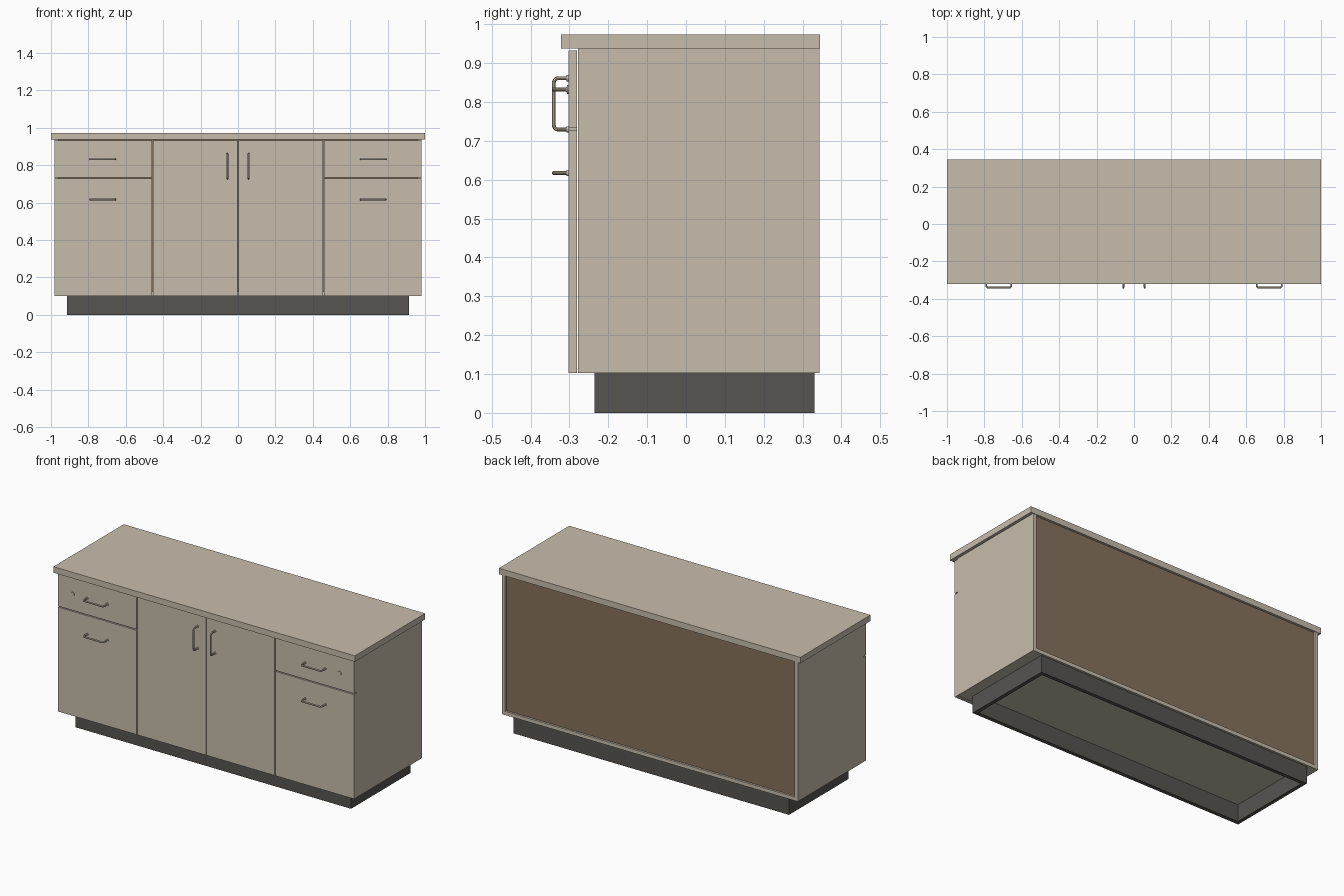
import bpy, math
from mathutils import Vector

if "Cube" in bpy.data.objects:
    bpy.data.objects.remove(bpy.data.objects["Cube"])


def material(name, rgb):
    m = bpy.data.materials.new(name)
    m.diffuse_color = (*rgb, 1)
    m.use_nodes = True
    m.node_tree.nodes["Principled BSDF"].inputs["Base Color"].default_value = m.diffuse_color
    return m


BEIGE = material("beige laminate", (0.565, 0.510, 0.415))
DARK = material("dark plinth", (0.095, 0.089, 0.080))
BROWN = material("brown board", (0.235, 0.165, 0.110))


def box(name, x, y, z, mat):
    """Box from three (low, high) ranges."""
    verts = [(a, b, c) for a in x for b in y for c in z]
    faces = [(0, 1, 3, 2), (4, 6, 7, 5), (0, 4, 5, 1),
             (2, 3, 7, 6), (0, 2, 6, 4), (1, 5, 7, 3)]
    me = bpy.data.meshes.new(name)
    me.from_pydata(verts, [], faces)
    me.materials.append(mat)
    ob = bpy.data.objects.new(name, me)
    bpy.context.collection.objects.link(ob)
    return ob


def disc(name, x, z, r, y0, y1, mat):
    """Short cylinder pointing out of the front."""
    bpy.ops.mesh.primitive_cylinder_add(vertices=20, radius=r, depth=abs(y1 - y0),
                                        location=(x, (y0 + y1) / 2, z),
                                        rotation=(math.pi / 2, 0, 0))
    ob = bpy.context.object
    ob.name = name
    ob.data.materials.append(mat)
    bpy.ops.object.shade_smooth_by_angle()


FRONT = -0.302


def handle(name, a, b):
    """Bent bar handle between two (x, z) feet."""
    a, b = Vector((a[0], FRONT, a[1])), Vector((b[0], FRONT, b[1]))
    along = (b - a).normalized()
    out = Vector((0, -0.038, 0))
    r = 0.011
    pts = [a]
    for foot, d in ((a, along), (b, -along)):
        centre = foot + out + Vector((0, r, 0)) + d * r
        arc = [centre - d * r * math.cos(t) + Vector((0, -r * math.sin(t), 0))
               for t in (i * math.pi / 10 for i in range(6))]
        pts += arc if foot is a else arc[::-1]
    pts.append(b)
    cu = bpy.data.curves.new(name, 'CURVE')
    cu.dimensions = '3D'
    cu.bevel_depth = 0.005
    cu.bevel_resolution = 3
    cu.use_fill_caps = True
    sp = cu.splines.new('POLY')
    sp.points.add(len(pts) - 1)
    for p, v in zip(sp.points, pts):
        p.co = (*v, 1)
    cu.materials.append(BEIGE)
    ob = bpy.data.objects.new(name, cu)
    bpy.context.collection.objects.link(ob)
    bpy.ops.object.select_all(action='DESELECT')
    ob.select_set(True)
    bpy.context.view_layer.objects.active = ob
    bpy.ops.object.convert(target='MESH')
    bpy.ops.object.shade_smooth_by_angle()
    for p in (a, b):
        disc(name + "_foot", p.x, p.z, 0.008, FRONT, FRONT - 0.005, BEIGE)


# Worktop and carcass
box("worktop", (-1, 1), (-0.321, 0.345), (0.937, 0.973), BEIGE)
box("bottom_panel", (-0.96, 0.96), (-0.278, 0.343), (0.102, 0.124), BEIGE)
box("back_panel", (-0.96, 0.96), (0.322, 0.331), (0.124, 0.937), BROWN)

# Plinth: hollow frame, open underneath
box("plinth_front", (-0.915, 0.915), (-0.235, -0.212), (0, 0.102), DARK)
box("plinth_back", (-0.893, 0.893), (0.308, 0.33), (0, 0.102), DARK)

for s, side in ((-1, "left"), (1, "right")):
    def span(a, b):
        return tuple(sorted((s * a, s * b)))

    box(side + "_side_panel", span(0.96, 0.982), (-0.278, 0.343), (0.102, 0.937), BEIGE)
    box(side + "_plinth_side", span(0.893, 0.915), (-0.212, 0.33), (0, 0.102), DARK)

    # Drawer fronts and door
    box(side + "_top_drawer", span(0.461, 0.982), (FRONT, -0.28), (0.734, 0.932), BEIGE)
    box(side + "_bottom_drawer", span(0.461, 0.982), (FRONT, -0.28), (0.102, 0.728), BEIGE)
    box(side + "_door", span(0.002, 0.455), (FRONT, -0.28), (0.102, 0.932), BEIGE)

    # Handles and lock
    handle(side + "_top_drawer_handle", (s * 0.79, 0.832), (s * 0.656, 0.832))
    handle(side + "_bottom_drawer_handle", (s * 0.79, 0.617), (s * 0.656, 0.617))
    handle(side + "_door_handle", (s * 0.057, 0.729), (s * 0.057, 0.861))
    disc(side + "_lock", s * 0.885, 0.832, 0.012, FRONT + 0.002, FRONT - 0.004, BEIGE)
